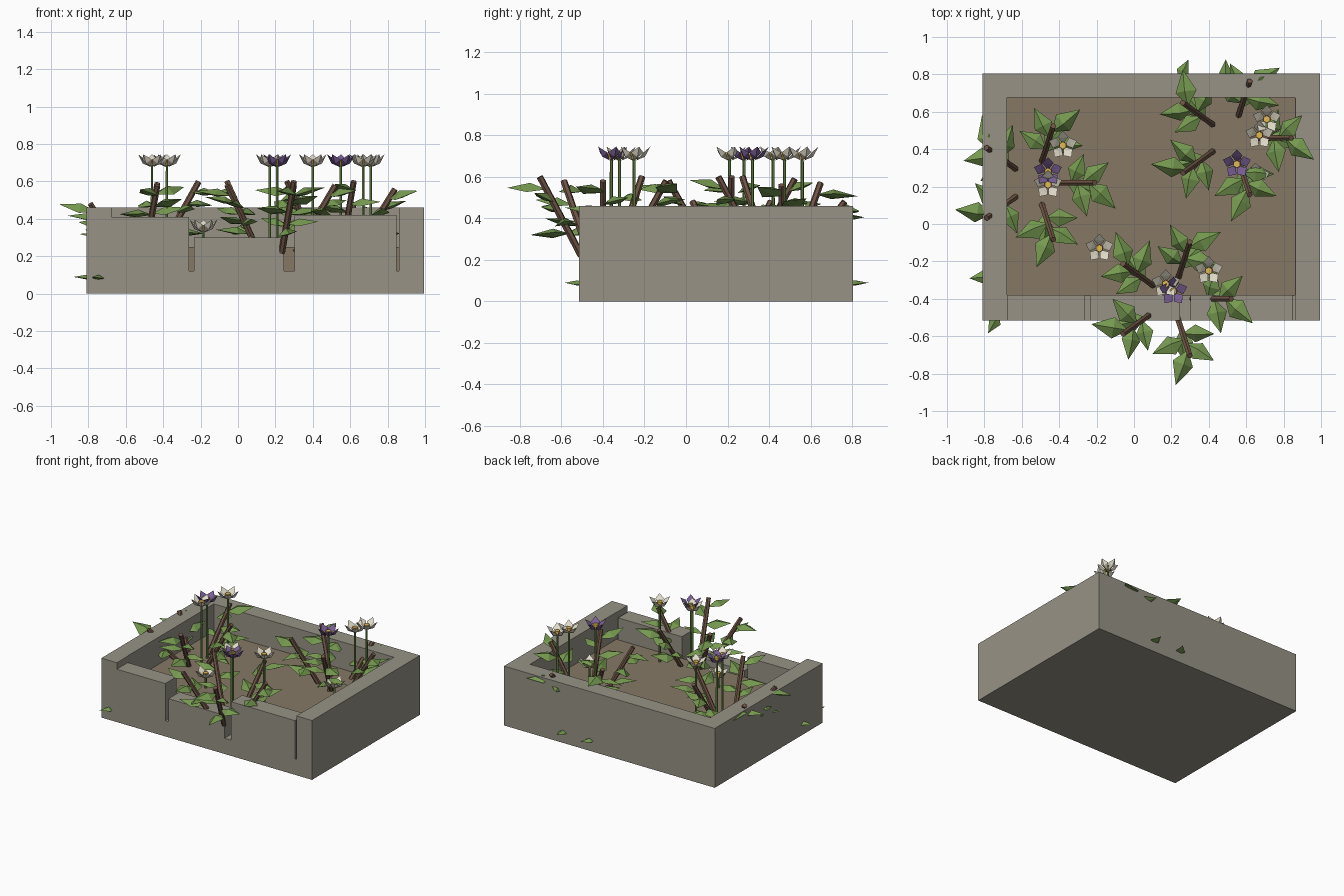
import bpy, bmesh, math, random
from mathutils import Vector, Matrix

if "Cube" in bpy.data.objects:
    bpy.data.objects.remove(bpy.data.objects["Cube"])

random.seed(4)

def material(name, rgb):
    m = bpy.data.materials.new(name)
    m.diffuse_color = (*rgb, 1)
    m.use_nodes = True
    m.node_tree.nodes["Principled BSDF"].inputs["Base Color"].default_value = m.diffuse_color
    return m

STONE = material("stone", (0.31, 0.29, 0.24))
SOIL = material("soil", (0.24, 0.19, 0.13))
BARK = material("bark", (0.16, 0.09, 0.06))
LEAF = material("leaf", (0.18, 0.32, 0.08))
STALK = material("stalk", (0.16, 0.29, 0.07))
CREAM = material("cream", (0.75, 0.71, 0.58))
PURPLE = material("purple", (0.19, 0.11, 0.30))
YELLOW = material("yellow", (0.75, 0.48, 0.09))

def make_object(name, bm, mats=()):
    bmesh.ops.recalc_face_normals(bm, faces=bm.faces)
    me = bpy.data.meshes.new(name)
    bm.to_mesh(me)
    bm.free()
    for m in mats:
        me.materials.append(m)
    ob = bpy.data.objects.new(name, me)
    bpy.context.collection.objects.link(ob)
    return ob

def box(name, lo, hi, mats=()):
    lo, hi = Vector(lo), Vector(hi)
    bm = bmesh.new()
    bmesh.ops.create_cube(bm, size=1)
    for v in bm.verts:
        v.co = (lo + hi) / 2 + Vector(a * b for a, b in zip(v.co, hi - lo))
    return make_object(name, bm, mats)

def rod(bm, a, b, r, sides, mat=0):
    d = b - a
    mtx = Matrix.Translation((a + b) / 2) @ d.to_track_quat('Z', 'Y').to_matrix().to_4x4()
    vs = bmesh.ops.create_cone(bm, cap_ends=True, segments=sides, radius1=r,
                               radius2=r * 0.9, depth=d.length, matrix=mtx)['verts']
    for f in {f for v in vs for f in v.link_faces}:
        f.material_index = mat

def blade(bm, mtx, pts, mat=0):
    # closed folded kite: base, left, tip, right, ridge, underside
    v = [bm.verts.new(mtx @ Vector(p)) for p in pts]
    for i in range(4):
        a, b = v[i], v[(i + 1) % 4]
        for tri in ((a, b, v[4]), (b, a, v[5])):
            bm.faces.new(tri).material_index = mat

def leaf(bm, at, azimuth, pitch, size, roll=0.0):
    mtx = (Matrix.Translation(at) @ Matrix.Rotation(math.radians(azimuth), 4, 'Z')
           @ Matrix.Rotation(-math.radians(pitch), 4, 'Y')
           @ Matrix.Rotation(math.radians(roll), 4, 'X'))
    s = size
    blade(bm, mtx, [(0, 0, 0), (.4*s, .29*s, -.05*s), (s, 0, -.06*s),
                    (.4*s, -.29*s, -.05*s), (.42*s, 0, .12*s), (.42*s, 0, -.09*s)], 1)

# planter box, hollowed, with a broken front wall
planter = box("planter_box", (-0.81, -0.515, 0), (0.995, 0.805, 0.46), [STONE])
cavity = box("cavity_cutter", (-0.68, -0.38, 0.1), (0.862, 0.675, 1))
profile = [(-.677, 1), (-.677, .41), (-.262, .41), (-.262, .122), (-.235, .122),
           (-.235, .30), (.245, .30), (.245, .122), (.302, .122), (.302, .42),
           (.848, .42), (.848, .122), (.86, .122), (.86, 1)]
bm = bmesh.new()
face = bm.faces.new([bm.verts.new((x, -0.7, z)) for x, z in profile])
ext = bmesh.ops.extrude_face_region(bm, geom=[face])['geom']
bmesh.ops.translate(bm, vec=(0, 0.4, 0), verts=[g for g in ext if isinstance(g, bmesh.types.BMVert)])
front = make_object("front_wall_cutter", bm)
for cutter in (cavity, front):
    mod = planter.modifiers.new("cut", 'BOOLEAN')
    mod.operation = 'DIFFERENCE'
    mod.solver = 'EXACT'
    mod.object = cutter
    cutter.hide_render = True
    cutter.hide_set(True)
bev = planter.modifiers.new("edge", 'BEVEL')
bev.width = 0.012
bev.segments = 2
bev.limit_method = 'ANGLE'

# soil bed
box("soil", (-0.685, -0.385, 0.09), (0.866, 0.68, 0.25), [SOIL])

# bushes: five leaning woody stems, each with leaves on alternate sides
BUSHES = [(-0.53, 0.22, (.60, .59, .48, .48, .58)),
          (0.52, 0.46, (.56, .48, .57, .60, .60)),
          (0.20, -0.40, (.58, .58, .60, .58, .60))]
for n, (cx, cy, tops) in enumerate(BUSHES):
    bm = bmesh.new()
    for i, top in enumerate(tops):
        ang = i * 72
        d = Vector((math.cos(math.radians(ang)), math.sin(math.radians(ang)), 0))
        c = Vector((cx, cy, 0))
        a = c + d * 0.11 + Vector((0, 0, 0.22))
        b = c + d * 0.32 + Vector((0, 0, top))
        rod(bm, a, b, 0.018, 6)
        for t, off, size in ((.84, -40, .20), (.68, 42, .18), (.56, -80, .19),
                             (.40, 70, .17), (.28, -15, .19)):
            leaf(bm, a.lerp(b, t), ang + off + random.uniform(-6, 6),
                 random.uniform(0, 18), size, random.uniform(-20, 20))
    make_object(f"bush_{n + 1}", bm, [BARK, LEAF])

# small leaf tips poking through the lower walls
bm = bmesh.new()
for x, y, az in ((.24, .77, 65), (.49, .76, 90), (-.76, -.28, 185), (-.72, -.48, 240)):
    leaf(bm, Vector((x, y, 0.08)), az, 8, 0.12)
make_object("low_leaves", bm, [BARK, LEAF])

# flowers: thin stalk, five folded petals and a yellow centre
FLOWERS = [(-.38, .42, .67, 0), (-.46, .21, .67, 0), (-.46, .28, .67, 1),
           (.71, .56, .67, 0), (.67, .475, .67, 0), (.65, .25, .32, 0),
           (.55, .32, .67, 1), (.17, -.32, .67, 0), (.21, -.36, .67, 1),
           (.40, -.25, .67, 0), (-.185, -.13, .32, 0)]
for n, (x, y, z, violet) in enumerate(FLOWERS):
    bm = bmesh.new()
    rod(bm, Vector((x, y, 0.22)), Vector((x, y, z + .02)), 0.008, 6)
    for k in range(5):
        mtx = Matrix.Translation((x, y, z)) @ Matrix.Rotation(math.radians(72 * k + 18), 4, 'Z')
        blade(bm, mtx, [(.008, 0, .008), (.046, .03, .048), (.078, 0, .075),
                        (.046, -.03, .048), (.040, 0, .042), (.052, 0, .026)], 1)
    rod(bm, Vector((x, y, z + .015)), Vector((x, y, z + .048)), 0.022, 6, 2)
    make_object(f"flower_{n + 1}", bm, [STALK, PURPLE if violet else CREAM, YELLOW])
